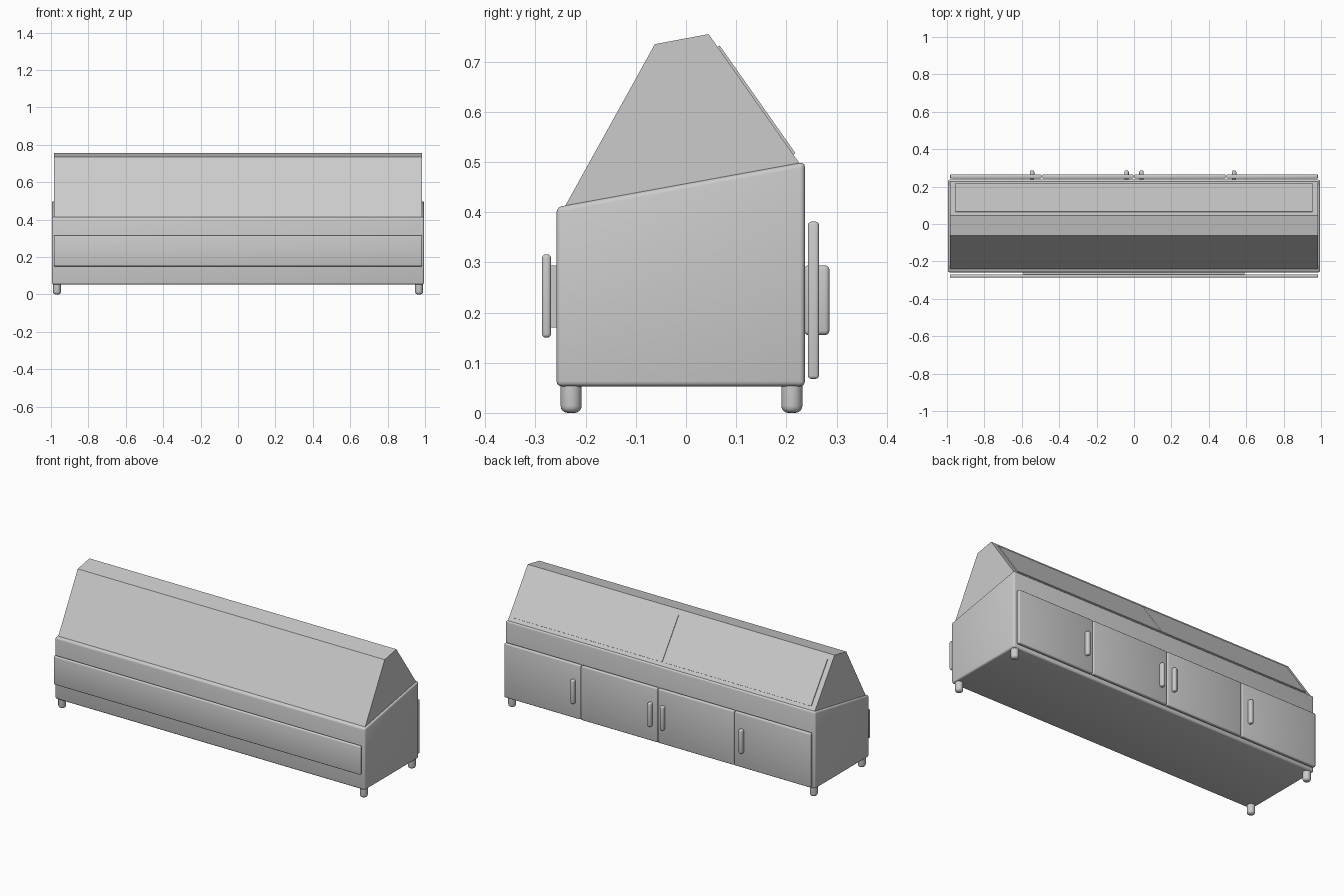
import bpy, bmesh, math
from mathutils import Vector

old = bpy.data.objects.get("Cube")
if old:
    bpy.data.objects.remove(old, do_unlink=True)

grey = bpy.data.materials.new("light grey")
grey.use_nodes = True
GREY = (0.6, 0.6, 0.6, 1)
grey.diffuse_color = GREY
grey.node_tree.nodes["Principled BSDF"].inputs["Base Color"].default_value = GREY


def finish(name, bm, bevel=0, segments=3, angle=35):
    """Round the edges, shade and link the part."""
    bmesh.ops.recalc_face_normals(bm, faces=bm.faces)
    if bevel:
        bmesh.ops.bevel(bm, geom=bm.edges[:], offset=bevel, segments=segments,
                        profile=0.5, affect='EDGES', clamp_overlap=True)
    mesh = bpy.data.meshes.new(name)
    bm.to_mesh(mesh)
    bm.free()
    mesh.materials.append(grey)
    ob = bpy.data.objects.new(name, mesh)
    bpy.context.scene.collection.objects.link(ob)
    bpy.ops.object.select_all(action='DESELECT')
    ob.select_set(True)
    bpy.context.view_layer.objects.active = ob
    bpy.ops.object.shade_smooth_by_angle(angle=math.radians(angle))
    return ob


def extrusion(name, profile, x0, x1, bevel=0):
    """Extrude a (y, z) outline along x."""
    bm = bmesh.new()
    face = bm.faces.new([bm.verts.new((x0, y, z)) for y, z in profile])
    ext = bmesh.ops.extrude_face_region(bm, geom=[face])
    moved = [v for v in ext["geom"] if isinstance(v, bmesh.types.BMVert)]
    bmesh.ops.translate(bm, verts=moved, vec=(x1 - x0, 0, 0))
    return finish(name, bm, bevel)


def box(name, x, y, z, bevel=0):
    """Box from (min, max) ranges."""
    outline = [(y[0], z[0]), (y[1], z[0]), (y[1], z[1]), (y[0], z[1])]
    return extrusion(name, outline, x[0], x[1], bevel)


# Cabinet body with sloping top, and the hood standing on it
extrusion("cabinet_body", [(-.258, .053), (.237, .053), (.237, .5), (-.258, .41)],
          -.995, .995, .01)
extrusion("hood", [(-.245, .405), (-.062, .735), (.045, .755), (.228, .495)], -.985, .985)

# Pair of thin lids on the rear slope of the hood
top, low = Vector((.063, .7294)), Vector((.214, .5149))
out = Vector((top.y - low.y, low.x - top.x)).normalized() * .005
for side, x0, x1 in (("right", -.955, -.001), ("left", .001, .955)):
    extrusion(side + "_hood_lid", [top - out, low - out, low + out, top + out], x0, x1)

# Front rail and its mount
box("front_rail", (-.985, .985), (-.287, -.269), (.15, .316), .007)
box("front_rail_mount", (-.59, .59), (-.273, -.25), (.17, .294))

# Rear doors with handles
handles = (-.545, -.04, .04, .535)
for i, hx in enumerate(handles):
    x0 = -.985 + i * .4925
    box(f"rear_door_{i + 1}", (x0 + .002, x0 + .4905), (.243, .265), (.068, .381), .006)
    box(f"door_handle_{i + 1}", (hx - .012, hx + .012), (.235, .286), (.155, .294), .009)

# Feet with rounded ends
for sx, side in ((-1, "right"), (1, "left")):
    for y, end in ((-.229, "front"), (.211, "back")):
        bm = bmesh.new()
        bmesh.ops.create_cone(bm, cap_ends=True, segments=24, radius1=.021, radius2=.021, depth=.06)
        bmesh.ops.translate(bm, verts=bm.verts, vec=(sx * .968, y, .03))
        rim = [e for e in bm.edges if all(v.co.z < .001 for v in e.verts)]
        bmesh.ops.bevel(bm, geom=rim, offset=.014, segments=4, profile=0.5, affect='EDGES')
        finish(f"{end}_{side}_foot", bm)
